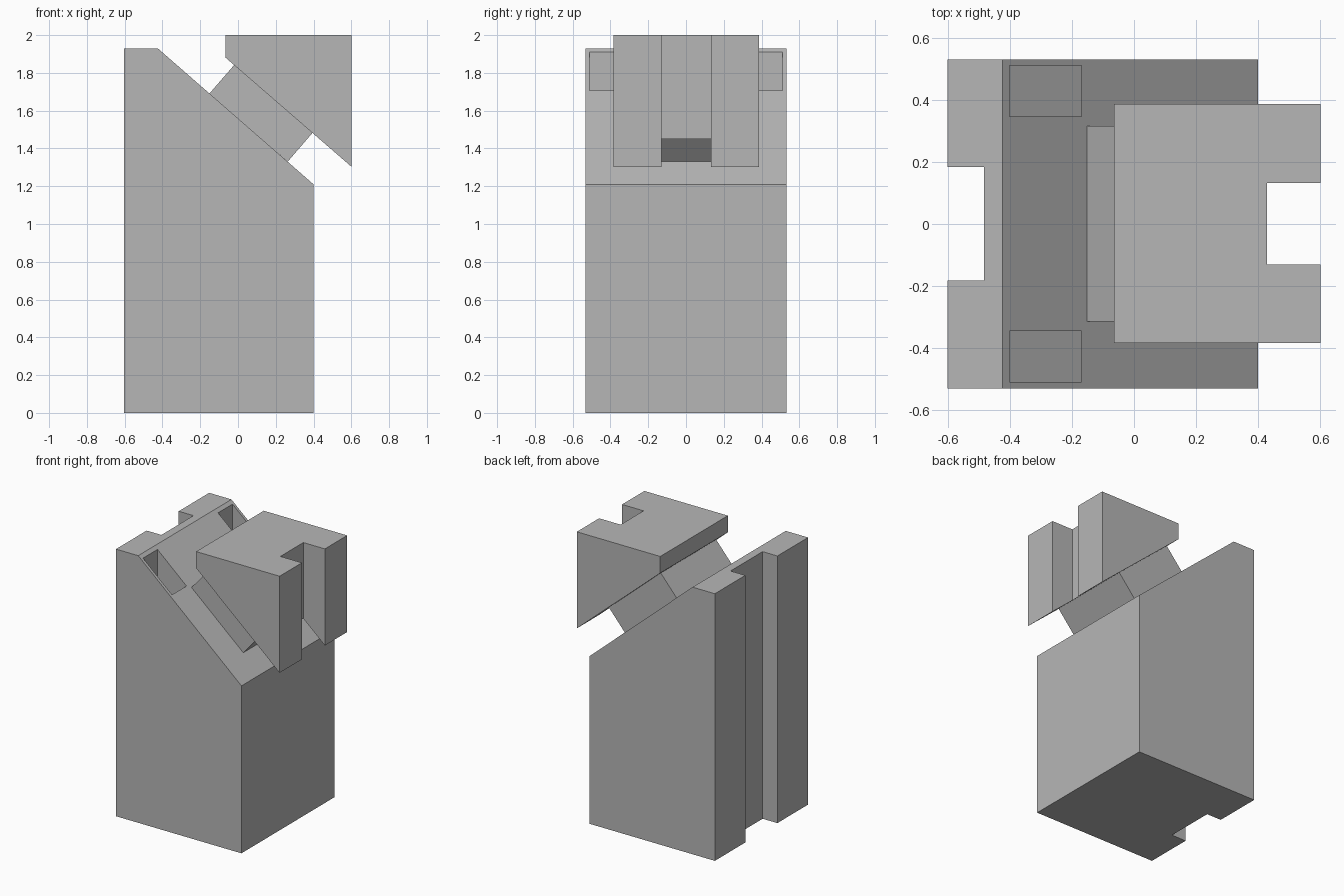
import bpy, bmesh

if "Cube" in bpy.data.objects:
    bpy.data.objects.remove(bpy.data.objects["Cube"])

# Mid-grey finish shared by every part
grey = bpy.data.materials.new("mid_grey")
grey.diffuse_color = (.47, .47, .47, 1)
grey.use_nodes = True
grey.node_tree.nodes["Principled BSDF"].inputs["Base Color"].default_value = grey.diffuse_color


def prism(name, profile, y0, y1):
    """Extrude an x-z outline along y."""
    bm = bmesh.new()
    face = bm.faces.new([bm.verts.new((x, y0, z)) for x, z in profile])
    res = bmesh.ops.extrude_face_region(bm, geom=[face])
    verts = [v for v in res["geom"] if isinstance(v, bmesh.types.BMVert)]
    bmesh.ops.translate(bm, verts=verts, vec=(0, y1 - y0, 0))
    bmesh.ops.recalc_face_normals(bm, faces=bm.faces)
    mesh = bpy.data.meshes.new(name)
    bm.to_mesh(mesh)
    bm.free()
    mesh.materials.append(grey)
    obj = bpy.data.objects.new(name, mesh)
    bpy.context.collection.objects.link(obj)
    return obj


def cut(target, profile, y0, y1):
    """Subtract a prism from the target and remove the cutter."""
    cutter = prism("cutter", profile, y0, y1)
    cutter.hide_render = True
    mod = target.modifiers.new("cut", "BOOLEAN")
    mod.operation = "DIFFERENCE"
    mod.solver = "EXACT"
    mod.object = cutter
    bpy.context.view_layer.objects.active = target
    bpy.ops.object.modifier_apply(modifier=mod.name)
    bpy.data.objects.remove(cutter)


def box(x0, x1, z0, z1):
    return [(x0, z0), (x1, z0), (x1, z1), (x0, z1)]


# Slant-topped body with a full-height groove in the back
body = prism("body", [(-.603, 0), (.4, 0), (.4, 1.21), (-.425, 1.93), (-.603, 1.93)], -.532, .532)
cut(body, box(-.7, -.485, -.1, 2.1), -.182, .184)

# Pair of pockets sunk into the slope
pocket = [(-.402, 2.1), (-.17, 2.1), (-.17, 1.42), (-.402, 1.6)]
for y0, y1 in ((-.51, -.345), (.347, .512)):
    cut(body, pocket, y0, y1)

# Neck standing square on the slope
prism("neck", [(-.152, 1.69), (-.02, 1.842), (.395, 1.483), (.263, 1.33)], -.315, .317)

# Wedge head with a notch in its outer side
head = prism("head", [(-.065, 2), (-.065, 1.88), (.602, 1.302), (.602, 2)], -.385, .387)
cut(head, box(.43, .7, 1, 2.1), -.13, .132)
